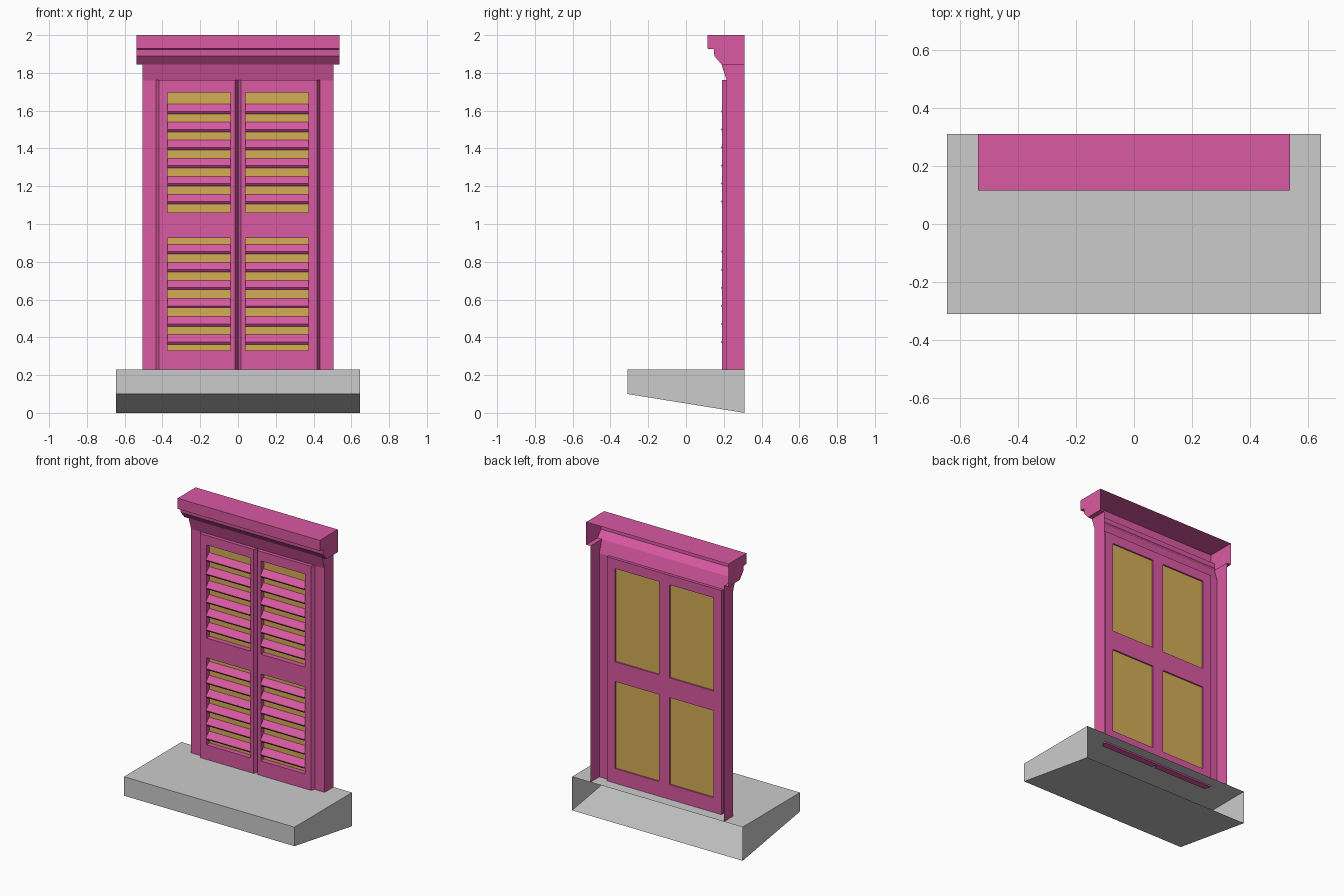
import bpy, bmesh
from mathutils import Vector

if "Cube" in bpy.data.objects:
    bpy.data.objects.remove(bpy.data.objects["Cube"])


def material(name, rgb):
    m = bpy.data.materials.new(name)
    m.diffuse_color = (*rgb, 1)
    m.use_nodes = True
    m.node_tree.nodes["Principled BSDF"].inputs["Base Color"].default_value = m.diffuse_color
    return m


PINK = material("pink_paint", (0.70, 0.10, 0.36))
GOLD = material("gold_pane", (0.66, 0.42, 0.09))


def make(name, bm, mat=None, mirror=False):
    me = bpy.data.meshes.new(name)
    bm.to_mesh(me)
    bm.free()
    ob = bpy.data.objects.new(name, me)
    bpy.context.collection.objects.link(ob)
    if mat:
        me.materials.append(mat)
    if mirror:
        ob.modifiers.new("mirror", 'MIRROR').use_mirror_merge = False
    return ob


def face(bm, pts):
    bm.faces.new([bm.verts.new(p) for p in pts])


def shell(bm, prof, x):
    """Run an open (y, z) profile from -x to x with end caps, back left open."""
    for (y0, z0), (y1, z1) in zip(prof, prof[1:]):
        face(bm, [(-x, y0, z0), (-x, y1, z1), (x, y1, z1), (x, y0, z0)])
    face(bm, [(x, y, z) for y, z in prof])
    face(bm, [(-x, y, z) for y, z in reversed(prof)])
    bmesh.ops.remove_doubles(bm, verts=bm.verts, dist=1e-5)


def prism(bm, pts, offset):
    """Closed solid: polygon pushed along an offset vector."""
    n = len(pts)
    a = [bm.verts.new(p) for p in pts]
    b = [bm.verts.new(Vector(p) + Vector(offset)) for p in pts]
    fs = [bm.faces.new(a), bm.faces.new(b[::-1])]
    for i in range(n):
        j = (i + 1) % n
        fs.append(bm.faces.new([a[j], a[i], b[i], b[j]]))
    bmesh.ops.recalc_face_normals(bm, faces=fs)


BACK, FRONT, WALL = 0.235, 0.19, 0.215      # leaf back, leaf front, jamb front
X0, X1 = 0.04, 0.372                        # louvre opening sides
OPENINGS = [(0.33, 0.925), (1.06, 1.697)]   # louvre opening heights

# Sill: sloping underside, open at the wall
bm = bmesh.new()
shell(bm, [(0.31, 0.23), (-0.31, 0.23), (-0.31, 0.10), (0.31, 0)], 0.645)
make("sill", bm)

# Cornice: moulded hood, open at the wall
bm = bmesh.new()
shell(bm, [(0.31, 2), (0.115, 2), (0.115, 1.928), (0.148, 1.925), (0.15, 1.89),
           (0.188, 1.845)], 0.538)
bm.faces.ensure_lookup_table()
for f in [f for f in bm.faces if abs(f.normal.x) > 0.9 or len(f.verts) > 4]:
    bm.faces.remove(f)
ends = [(0.31, 2), (0.115, 2), (0.115, 1.928), (0.148, 1.925), (0.15, 1.89),
        (0.188, 1.845), (0.31, 1.845)]
face(bm, [(0.538, y, z) for y, z in ends])
face(bm, [(-0.538, y, z) for y, z in reversed(ends)])
# return under each overhanging end
for s in (-1, 1):
    q = [(s * 0.505, 0.188, 1.845), (s * 0.505, 0.31, 1.845),
         (s * 0.538, 0.31, 1.845), (s * 0.538, 0.188, 1.845)]
    face(bm, q if s > 0 else q[::-1])
make("cornice", bm, PINK)

# Head moulding below the cornice
bm = bmesh.new()
face(bm, [(-0.505, 0.188, 1.845), (-0.505, WALL, 1.76),
          (0.505, WALL, 1.76), (0.505, 0.188, 1.845)])
make("head_moulding", bm, PINK)

# Jambs: front strip and outer side, open at the wall
bm = bmesh.new()
face(bm, [(0.425, WALL, 0.23), (0.505, WALL, 0.23), (0.505, WALL, 1.76), (0.425, WALL, 1.76)])
face(bm, [(0.505, 0.31, 0.23), (0.505, 0.31, 1.845), (0.505, 0.188, 1.845),
          (0.505, WALL, 1.76), (0.505, WALL, 0.23)])
make("jamb", bm, PINK, True)

# Shutter leaf: two stiles with chamfered outer edges
bm = bmesh.new()
Z0, Z1 = 0.22, 1.762
inner = [(0, BACK), (0, WALL), (0.003, WALL), (0.015, FRONT), (X0, FRONT), (X0, BACK)]
outer = [(X1, BACK), (X1, FRONT), (0.418, FRONT), (0.433, WALL), (0.433, BACK)]
for plan in (inner, outer):
    prism(bm, [(x, y, Z0) for x, y in plan], (0, 0, Z1 - Z0))
make("shutter_stiles", bm, PINK, True)

# Shutter rails: bottom, middle and top
bm = bmesh.new()
for z0, z1 in ((Z0, OPENINGS[0][0]), (OPENINGS[0][1], OPENINGS[1][0]), (OPENINGS[1][1], Z1)):
    prism(bm, [(X0, FRONT, z0), (X1, FRONT, z0), (X1, BACK, z0), (X0, BACK, z0)], (0, 0, z1 - z0))
make("shutter_rails", bm, PINK, True)

# Louvre slats: six tilted boards in each opening
bm = bmesh.new()
for first in (0.366, 1.109):
    for i in range(6):
        z = first + 0.0955 * i
        slat = [(0.195, z - 0.003), (0.185, z + 0.010), (0.218, z + 0.048), (0.225, z + 0.035)]
        prism(bm, [(X0, y, h) for y, h in slat], (X1 - X0, 0, 0))
make("louvre_slats", bm, PINK, True)

# Panes behind the louvres
bm = bmesh.new()
for z0, z1 in OPENINGS:
    face(bm, [(X0, 0.225, z0), (X1, 0.225, z0), (X1, 0.225, z1), (X0, 0.225, z1)])
make("pane", bm, GOLD, True)
